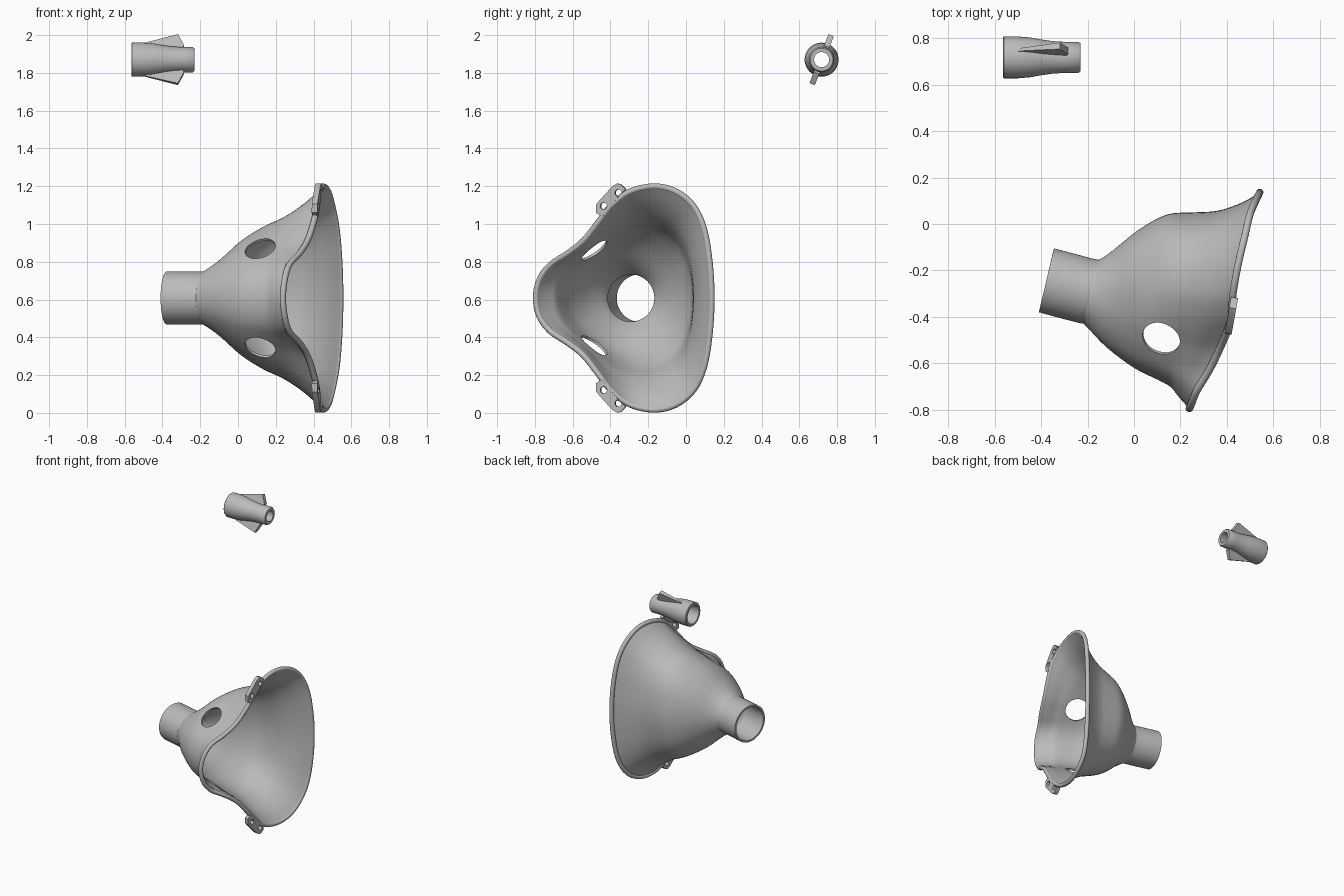
import bpy, bmesh, math
from mathutils import Vector, Matrix

if "Cube" in bpy.data.objects:
    bpy.data.objects.remove(bpy.data.objects["Cube"])

ZC = 0.608  # mirror height of the mask
gray = bpy.data.materials.new("gray plastic")
gray.diffuse_color = (0.5, 0.5, 0.5, 1)
gray.use_nodes = True
gray.node_tree.nodes["Principled BSDF"].inputs["Base Color"].default_value = gray.diffuse_color


def add(name, bm, smooth=35):
    me = bpy.data.meshes.new(name)
    bm.to_mesh(me)
    bm.free()
    ob = bpy.data.objects.new(name, me)
    bpy.context.collection.objects.link(ob)
    me.materials.append(gray)
    finish(ob, smooth)
    return ob


def finish(ob, smooth=35):
    bpy.ops.object.select_all(action='DESELECT')
    ob.select_set(True)
    bpy.context.view_layer.objects.active = ob
    bpy.ops.object.shade_smooth_by_angle(angle=math.radians(smooth))


def bake(ob, cutters=()):
    """Apply modifiers and cutters, then remove the cutters."""
    for c in cutters:
        m = ob.modifiers.new("cut", 'BOOLEAN')
        m.operation, m.solver, m.object = 'DIFFERENCE', 'EXACT', c
    dg = bpy.context.evaluated_depsgraph_get()
    me = bpy.data.meshes.new_from_object(ob.evaluated_get(dg))
    ob.modifiers.clear()
    ob.data = me
    for c in cutters:
        bpy.data.objects.remove(c)
    finish(ob)


def rod(name, centre, axis, r, depth):
    bm = bmesh.new()
    rot = Vector(axis).to_track_quat('Z', 'Y').to_matrix().to_4x4()
    bmesh.ops.create_cone(bm, cap_ends=True, segments=32, radius1=r, radius2=r,
                          depth=depth, matrix=Matrix.Translation(centre) @ rot)
    return add(name, bm)


def spline(pts, n, closed=False):
    """Catmull-Rom subdivision of a list of vectors."""
    out, c = [], len(pts)
    for i in range(c if closed else c - 1):
        g = (lambda k: pts[k % c]) if closed else (lambda k: pts[min(max(k, 0), c - 1)])
        a, b, d, e = g(i - 1), g(i), g(i + 1), g(i + 2)
        for j in range(n):
            t = j / n
            out.append(0.5 * (2 * b + (d - a) * t + (2 * a - 5 * b + 4 * d - e) * t * t
                              + (3 * b - a - 3 * d + e) * t ** 3))
    return out if closed else out + [pts[-1]]


def prism(name, pts, offset):
    """Solid plate from a flat outline, extruded along offset."""
    bm = bmesh.new()
    f = bm.faces.new([bm.verts.new(p) for p in pts])
    r = bmesh.ops.extrude_face_region(bm, geom=[f])
    bmesh.ops.translate(bm, vec=offset, verts=[v for v in r['geom'] if isinstance(v, bmesh.types.BMVert)])
    bmesh.ops.recalc_face_normals(bm, faces=bm.faces)
    return add(name, bm)


# Rim half outline from nose to back: x, y, height above mid plane
rim = [(.23, -.81, 0), (.24, -.79, .1), (.265, -.73, .18), (.32, -.64, .24), (.365, -.55, .31),
       (.40, -.47, .41), (.42, -.40, .50), (.43, -.30, .575), (.455, -.17, .605), (.485, -.05, .58),
       (.51, .05, .50), (.535, .11, .37), (.55, .14, .19), (.555, .15, 0)]
# Sections: nose x, nose y, back x, back y, half height, share of rim shape
sections = [(-.41, -.38, -.345, -.105, .14, 0), (-.32, -.405, -.25, -.13, .14, 0),
            (-.235, -.427, -.165, -.152, .14, 0), (-.21, -.437, -.14, -.148, .145, 0),
            (-.12, -.53, -.08, -.105, .205, .1), (0, -.62, .02, -.025, .31, .25),
            (.1, -.67, .14, .04, .385, .45), (.155, -.70, .26, .05, .43, .6),
            (.185, -.735, .36, .057, .475, .75), (.21, -.765, .46, .09, .53, .9),
            (.238, -.795, .542, .136, .591, 1)]


def section(nx, ny, bx, by, h, w):
    half = []
    for k, (x, y, z) in enumerate(rim):
        a = math.pi * k / (len(rim) - 1)
        un = (y + .81) / .96
        dev = x - (.23 + .325 * un)
        u = (1 - w) * (1 - math.cos(a)) / 2 + w * un
        v = (1 - w) * math.sin(a) + w * z / .605
        half.append(Vector((nx + (bx - nx) * u + dev * w, ny + (by - ny) * u, h * v)))
    ring = half + [Vector((p.x, p.y, -p.z)) for p in half[-2:0:-1]]
    return [p + Vector((0, 0, ZC)) for p in spline(ring, 4, True)]


# Mask shell lofted from hose collar to face rim
rings = [section(*s) for s in sections]
cols = [spline(list(c), 4) for c in zip(*rings)]
bm = bmesh.new()
grid = [[bm.verts.new(p) for p in c] for c in cols]
for i in range(len(grid)):
    a, b = grid[i], grid[(i + 1) % len(grid)]
    for j in range(len(a) - 1):
        bm.faces.new((a[j], a[j + 1], b[j + 1], b[j]))
shell = add("mask_shell", bm)
sol = shell.modifiers.new("wall", 'SOLIDIFY')
sol.thickness, sol.offset = .014, -1
bake(shell)

# Two vent holes through the front cheeks
bake(shell, [rod("vent_cutter", (.125, -.475, ZC + .237 * s), (-.25, -.58, .77 * s), .083, .22)
             for s in (1, -1)])

# Rounded bead along the face rim
cu = bpy.data.curves.new("rim_path", 'CURVE')
cu.dimensions, cu.bevel_depth, cu.bevel_resolution = '3D', .016, 3
sp = cu.splines.new('POLY')
sp.points.add(len(rings[-1]) - 1)
for p, q in zip(sp.points, rings[-1]):
    p.co = (*q, 1)
sp.use_cyclic_u = True
path = bpy.data.objects.new("rim_path", cu)
bpy.context.collection.objects.link(path)
me = bpy.data.meshes.new_from_object(path.evaluated_get(bpy.context.evaluated_depsgraph_get()))
bpy.data.objects.remove(path)
bm = bmesh.new()
bm.from_mesh(me)
add("rim_bead", bm, 60)

# Strap tabs with two holes each, above and below
tab = [(-.44, .43), (-.472, .452), (-.47, .497), (-.455, .515), (-.385, .592), (-.36, .607),
       (-.338, .600), (-.315, .575), (-.36, .53)]
for s, side in ((1, "upper"), (-1, "lower")):
    pts = [(.405 + .18 * (y + .39), y, ZC + s * z) for y, z in tab]
    ob = prism(side + "_strap_tab", pts, (.03, -.005, 0))
    bake(ob, [rod("tab_cutter", (.42, y, ZC + s * z), (1, -.18, 0), .018, .2)
              for y, z in ((-.435, .487), (-.355, .557))])

# Hollow valve body, turned about the x axis
CY, CZ = .718, 1.87
prof = [(-.56, .09), (-.50, .09), (-.45, .086), (-.40, .077), (-.35, .070), (-.30, .067),
        (-.24, .067), (-.23, .060), (-.23, .04), (-.36, .042), (-.46, .066), (-.565, .070), (-.565, .086)]
bm = bmesh.new()
n = 40
lathe = [[bm.verts.new((x, CY + r * math.cos(2 * math.pi * k / n), CZ + r * math.sin(2 * math.pi * k / n)))
          for x, r in prof] for k in range(n)]
for k in range(n):
    a, b = lathe[k], lathe[(k + 1) % n]
    for j in range(len(prof)):
        m = (j + 1) % len(prof)
        bm.faces.new((a[j], a[m], b[m], b[j]))
bmesh.ops.recalc_face_normals(bm, faces=bm.faces)
add("valve_body", bm)

# Two opposite wedge fins on the valve: x, radius, half thickness
out = Vector((0, .36, .933))
across = Vector((0, .933, -.36))
outline = [(-.53, .078, .004), (-.50, .092, .006), (-.318, .139, .015), (-.285, .075, .016), (-.30, .055, .016),
           (-.45, .075, .010)]
for s, side in ((1, "upper"), (-1, "lower")):
    bm = bmesh.new()
    lr = [[bm.verts.new(Vector((x, CY, CZ)) + s * r * out + d * t * across) for x, r, t in outline]
          for d in (1, -1)]
    bm.faces.new(lr[0])
    bm.faces.new(lr[1][::-1])
    for j in range(len(outline)):
        m = (j + 1) % len(outline)
        bm.faces.new((lr[0][m], lr[0][j], lr[1][j], lr[1][m]))
    bmesh.ops.recalc_face_normals(bm, faces=bm.faces)
    add(side + "_valve_fin", bm, 20)
